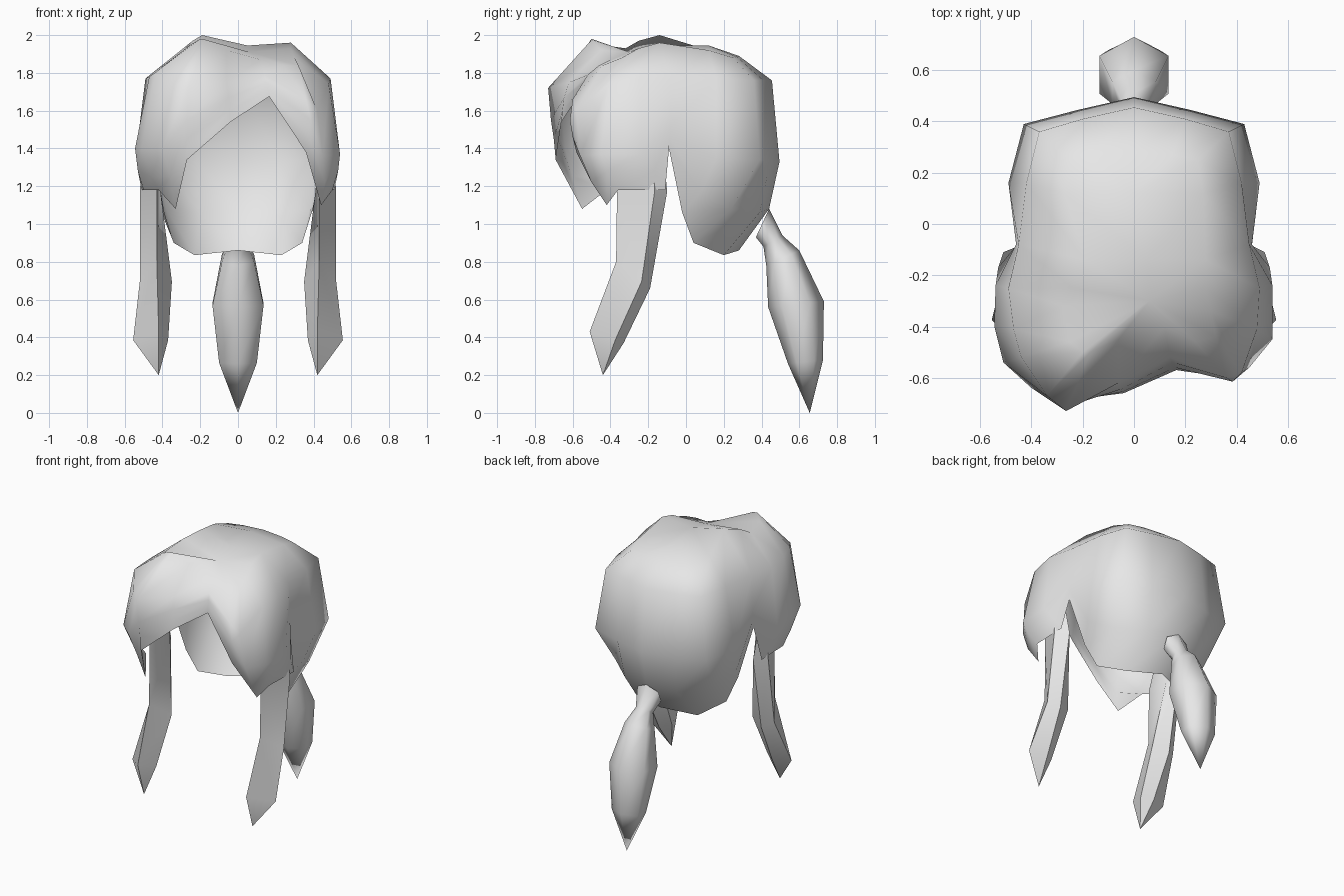
import bpy, bmesh, math
from mathutils import Vector

if "Cube" in bpy.data.objects:
    bpy.data.objects.remove(bpy.data.objects["Cube"])

grey = bpy.data.materials.new("light_grey")
grey.use_nodes = True
grey.diffuse_color = (0.8, 0.8, 0.8, 1)
grey.node_tree.nodes["Principled BSDF"].inputs["Base Color"].default_value = (0.8, 0.8, 0.8, 1)


def finish(bm, name, angle):
    """Turn a bmesh into a smooth object whose edges above the angle stay sharp."""
    bmesh.ops.recalc_face_normals(bm, faces=bm.faces)
    mesh = bpy.data.meshes.new(name)
    bm.to_mesh(mesh)
    bm.free()
    mesh.materials.append(grey)
    ob = bpy.data.objects.new(name, mesh)
    bpy.context.collection.objects.link(ob)
    bpy.ops.object.select_all(action='DESELECT')
    ob.select_set(True)
    bpy.context.view_layer.objects.active = ob
    bpy.ops.object.shade_smooth_by_angle(angle=math.radians(angle))
    return ob


def loft(name, rings, tip, angle):
    """Skin a run of equal rings, capped at the start and pointed at the end."""
    bm = bmesh.new()
    rows = [[bm.verts.new(p) for p in ring] for ring in rings]
    n = len(rows[0])
    for a, b in zip(rows, rows[1:]):
        for i in range(n):
            j = (i + 1) % n
            bm.faces.new((a[i], a[j], b[j], b[i]))
    end = bm.verts.new(tip)
    for i in range(n):
        bm.faces.new((rows[-1][i], rows[-1][(i + 1) % n], end))
    bm.faces.new(rows[0])
    return finish(bm, name, angle)


# Cap strands from crown to rim: back centre round to the left temple
side = [
    [(0, .28, 1.89), (0, .455, 1.76), (0, .495, 1.33), (0, .44, 1.08), (0, .28, .86)],
    [(.15, .27, 1.885), (.20, .41, 1.76), (.22, .445, 1.33), (.20, .39, 1.06), (.23, .20, .835)],
    [(.25, .25, 1.88), (.37, .36, 1.76), (.43, .39, 1.34), (.38, .24, 1.08), (.34, .04, .90)],
    [(.27, .12, 1.92), (.42, .16, 1.77), (.49, .16, 1.35), (.45, .08, 1.17), (.39, -.02, 1.06)],
    [(.28, -.14, 1.96), (.45, -.08, 1.77), (.46, -.08, 1.52), (.46, -.085, 1.46), (.46, -.09, 1.40)],
    [(.28, -.25, 1.93), (.49, -.25, 1.77), (.54, -.24, 1.37), (.53, -.17, 1.28), (.51, -.11, 1.18)],
]
# Left fringe, ending at the parting
left_fringe = [
    [(.30, -.34, 1.88), (.48, -.41, 1.74), (.54, -.45, 1.37), (.53, -.42, 1.28), (.50, -.36, 1.18)],
    [(.32, -.44, 1.84), (.42, -.58, 1.60), (.45, -.56, 1.36), (.46, -.50, 1.22), (.44, -.42, 1.10)],
    [(.24, -.46, 1.84), (.36, -.60, 1.66), (.385, -.615, 1.55), (.37, -.60, 1.46), (.36, -.58, 1.38)],
    [(.12, -.40, 1.87), (.14, -.52, 1.79), (.15, -.54, 1.75), (.16, -.56, 1.71), (.165, -.57, 1.675)],
]
# Right fringe, from the parting round to the temple
right_fringe = [
    [(-.06, -.45, 1.92), (-.06, -.62, 1.75), (-.05, -.645, 1.67), (-.045, -.655, 1.60), (-.04, -.66, 1.54)],
    [(-.17, -.50, 1.975), (-.265, -.73, 1.72), (-.27, -.715, 1.55), (-.27, -.70, 1.45), (-.27, -.69, 1.34)],
    [(-.20, -.50, 1.98), (-.34, -.67, 1.74), (-.40, -.64, 1.40), (-.36, -.60, 1.25), (-.33, -.55, 1.08)],
    [(-.25, -.46, 1.95), (-.44, -.52, 1.80), (-.51, -.54, 1.40), (-.46, -.50, 1.25), (-.42, -.42, 1.18)],
    [(-.28, -.32, 1.93), (-.47, -.41, 1.78), (-.545, -.40, 1.40), (-.53, -.40, 1.28), (-.50, -.36, 1.18)],
]
mirrored = [[(-x, y, z) for x, y, z in col] for col in side[1:]]
mirrored[3][0] = (-.19, -.14, 2.0)     # the right side of the crown is higher
mirrored[4][0] = (-.24, -.25, 1.97)
columns = side + left_fringe + right_fringe + mirrored[::-1]

bm = bmesh.new()
grid = [[bm.verts.new(p) for p in col] for col in columns]
n = len(grid)
for i in range(n):
    a, b = grid[i], grid[(i + 1) % n]
    for r in range(4):
        bm.faces.new((a[r], a[r + 1], b[r + 1], b[r]))

# Crown: bridge both halves of the top ring to a central parting line
ridge = [grid[0][0]] + [bm.verts.new(p) for p in
                        ((0, .12, 1.945), (.05, -.14, 1.945), (.06, -.30, 1.91))] + [grid[9][0]]


def fill_crown(cols, steps):
    for i in range(len(cols) - 1):
        quad = [grid[cols[i]][0], grid[cols[i + 1]][0], ridge[steps[i + 1]], ridge[steps[i]]]
        bm.faces.new(list(dict.fromkeys(quad)))


fill_crown(list(range(10)), [0, 1, 1, 1, 2, 3, 3, 3, 3, 4])
fill_crown([0] + list(range(n - 1, 8, -1)), [0, 1, 1, 1, 2, 3, 3, 3, 3, 3, 3, 4])
finish(bm, "hair_cap", 80)

# Side locks: front (y, z), back (y, z), then inner, middle and outer x
lock = [
    ((-.33, 1.40), (-.12, 1.40), .43, .46, .50),
    ((-.365, 1.18), (-.10, 1.17), .41, .43, .52),
    ((-.37, .80), (-.19, .66), .35, .43, .52),
    ((-.51, .43), (-.33, .37), .37, .42, .555),
]
for s, name in ((1, "left_lock"), (-1, "right_lock")):
    rings = []
    for f, b, inner, mid, outer in lock:
        y, z = (f[i] + (b[i] - f[i]) * .75 for i in (0, 1))
        rings.append([(s * mid, *f), (s * outer, y, z), (s * (mid + .02), *b), (s * inner, y, z)])
    loft(name, rings, (s * .42, -.44, .20), 50)

# Ponytail: front (y, z), back (y, z) and half width of each hexagon
tail = [
    ((.37, .93), (.44, 1.08), .08),
    ((.41, .88), (.51, .94), .05),
    ((.425, .78), (.60, .86), .085),
    ((.435, .56), (.73, .59), .135),
    ((.54, .26), (.725, .28), .10),
]
rings = []
for f, b, w in tail:
    f, b = Vector((0, *f)), Vector((0, *b))
    ring = []
    for k in range(6):
        t = k * math.pi / 3
        ring.append((f + b) / 2 + (b - f) / 2 * math.cos(t) + Vector((w / .866 * math.sin(t), 0, 0)))
    rings.append(ring)
loft("ponytail", rings, (0, .655, 0), 75)
